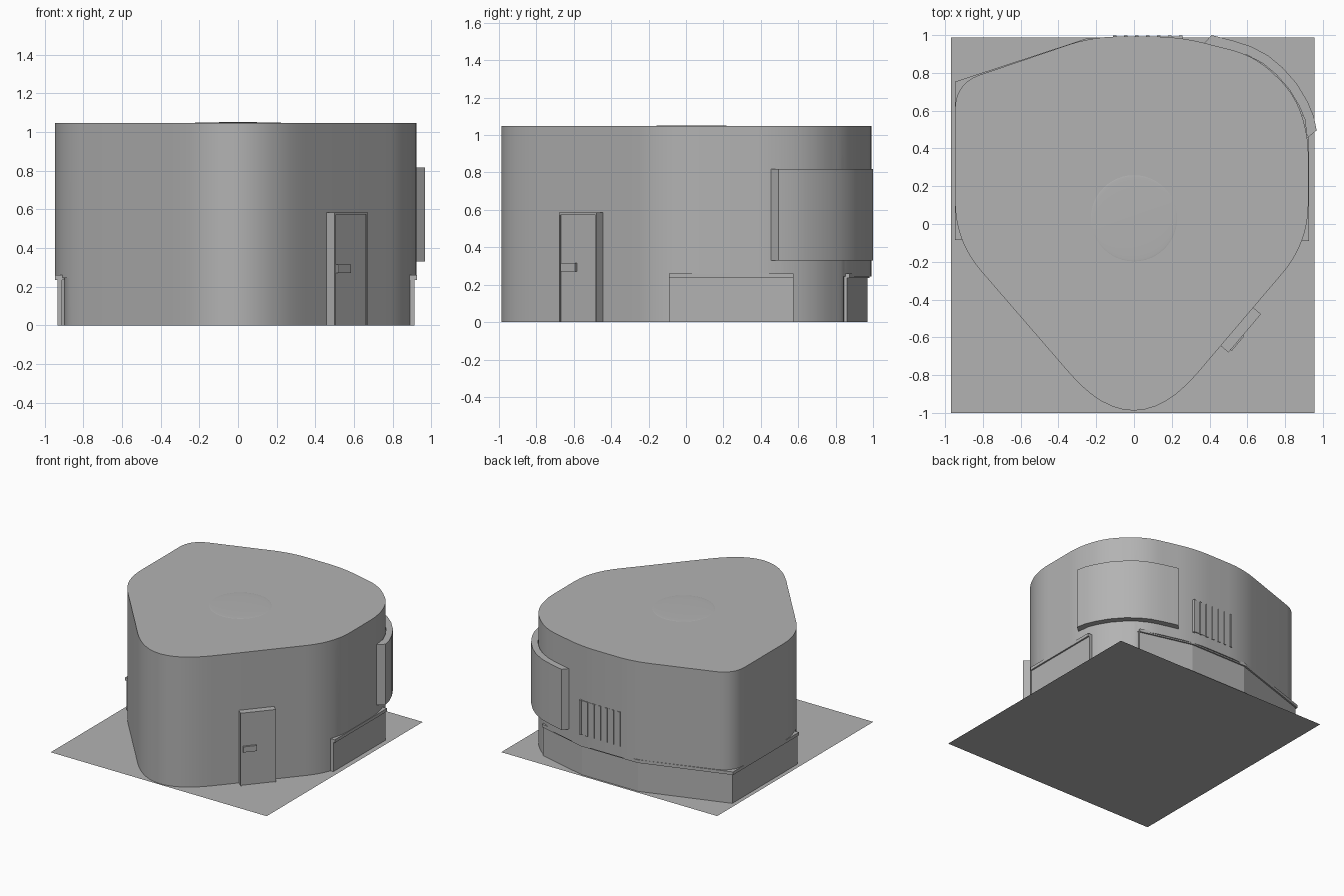
import bpy, bmesh, math
from mathutils import Vector, Matrix

if "Cube" in bpy.data.objects:
    bpy.data.objects.remove(bpy.data.objects["Cube"])

grey = bpy.data.materials.new("mid_grey")
grey.diffuse_color = (0.45, 0.45, 0.45, 1)
grey.use_nodes = True
grey.node_tree.nodes["Principled BSDF"].inputs["Base Color"].default_value = grey.diffuse_color


def finish(name, bm, smooth=True):
    bmesh.ops.remove_doubles(bm, verts=bm.verts, dist=0.0002)
    bmesh.ops.recalc_face_normals(bm, faces=bm.faces)
    me = bpy.data.meshes.new(name)
    bm.to_mesh(me)
    bm.free()
    me.materials.append(grey)
    ob = bpy.data.objects.new(name, me)
    bpy.context.collection.objects.link(ob)
    if smooth:
        bpy.ops.object.select_all(action='DESELECT')
        bpy.context.view_layer.objects.active = ob
        ob.select_set(True)
        bpy.ops.object.shade_smooth_by_angle(angle=math.radians(30))
    return ob


def loft(name, rings, smooth=True):
    bm = bmesh.new()
    loops = [[bm.verts.new(p) for p in r] for r in rings]
    n = len(loops[0])
    for a, b in zip(loops, loops[1:]):
        for i in range(n):
            bm.faces.new((a[i], a[(i + 1) % n], b[(i + 1) % n], b[i]))
    bm.faces.new(loops[0])
    bm.faces.new(loops[-1])
    return finish(name, bm, smooth)


def box(name, lo, hi, matrix=Matrix()):
    bm = bmesh.new()
    bmesh.ops.create_cube(bm, size=1)
    lo, hi = Vector(lo), Vector(hi)
    for v in bm.verts:
        v.co = matrix @ Vector([(lo[i] + hi[i]) / 2 + v.co[i] * (hi[i] - lo[i]) for i in range(3)])
    return finish(name, bm, False)


def fillet(corners, steps=12):
    # round polygon corners; each corner is x, y, tangent length
    out, n = [], len(corners)
    for i, (x, y, t) in enumerate(corners):
        c = Vector((x, y))
        a = c + (Vector(corners[i - 1][:2]) - c).normalized() * t
        b = c + (Vector(corners[(i + 1) % n][:2]) - c).normalized() * t
        for k in range(steps + 1):
            s = k / steps
            out.append(a * (1 - s) ** 2 + c * 2 * s * (1 - s) + b * s * s)
    return out


def offset(path, d):
    # shift an open path sideways (left of travel), with mitred corners
    out = []
    for i, p in enumerate(path):
        dirs = []
        if i > 0:
            dirs.append((p - path[i - 1]).normalized())
        if i < len(path) - 1:
            dirs.append((path[i + 1] - p).normalized())
        ns = [Vector((-e.y, e.x)) for e in dirs]
        m = sum(ns, Vector((0, 0))).normalized()
        out.append(p + m * d / m.dot(ns[0]))
    return out


def strip(name, path, left, right, z0, z1, smooth=False, inner_ends=None):
    inner = offset(path, right)
    if inner_ends:
        inner[0], inner[-1] = map(Vector, inner_ends)
    ring = offset(path, left) + inner[::-1]
    return loft(name, [[(p.x, p.y, z) for p in ring] for z in (z0, z1)], smooth)


# ground plate
bm = bmesh.new()
bmesh.ops.create_grid(bm, x_segments=1, y_segments=1, size=1)
for v in bm.verts:
    v.co.x = v.co.x * 0.963 - 0.007
    v.co.y = v.co.y * 0.994 - 0.006
finish("ground_plate", bm, False)

# building shell, lower part set back only behind the low walls
outline = fillet([(-0.947, 0.745, 0.14), (-0.22, 0.992, 0.14), (0.24, 0.992, 0.14),
                  (0.64, 0.89, 0.13), (0.85, 0.69, 0.12), (0.923, 0.47, 0.11),
                  (0.923, -0.10, 0.21), (0, -1.185, 0.52), (-0.947, -0.09, 0.21)])
lower = []
for p in outline:
    f = 0.05 * min(1, max(0, (p.y + 0.15) / 0.2)) * min(1, max(0, (0.68 - p.x) / 0.06))
    q = p * (1 - f)
    lower.append(Vector((min(q.x, 0.908), q.y)))
loft("building_shell", [[(p.x, p.y, z) for p in ring] for ring, z in
     ((lower, 0), (lower, 0.245), (outline, 0.245), (outline, 1.048))])

# shallow roof dome
bm = bmesh.new()
bmesh.ops.create_uvsphere(bm, u_segments=48, v_segments=24, radius=1)
bmesh.ops.delete(bm, geom=[v for v in bm.verts if v.co.z < -0.01], context='VERTS')
for v in bm.verts:
    v.co = (v.co.x * 0.23, v.co.y * 0.23 + 0.03, 1.0475 + v.co.z * 0.004)
finish("roof_dome", bm)

# low walls with caps
paths = {"left_back": [(-0.935, -0.085), (-0.935, 0.745), (-0.25, 0.97), (0.25, 0.97), (0.67, 0.862)],
         "right": [(0.914, 0.575), (0.914, -0.09)]}
for side, pts in paths.items():
    path = [Vector(p) for p in pts]
    strip(side + "_low_wall", path, 0, -0.025, 0, 0.237)
    strip(side + "_wall_cap", path, 0.012, -0.037, 0.235, 0.26)

# curved sign panel
sign = [Vector(p) for p in ((0.41, 1.0), (0.52, 0.972), (0.62, 0.94), (0.71, 0.892), (0.787, 0.828),
                            (0.862, 0.743), (0.918, 0.65), (0.952, 0.57), (0.967, 0.495))]
strip("sign_panel", sign, 0, -0.05, 0.33, 0.818, True, ((0.37, 0.955), (0.917, 0.455)))

# barred window at the back
box("window_pane", (-0.11, 0.95, 0.34), (0.255, 0.9925, 0.61))
for i in range(7):
    x = -0.102 + i * 0.349 / 6
    box("window_bar", (x - 0.009, 0.95, 0.335), (x + 0.009, 0.999, 0.612))

# door: local x along the wall, local y outward
u = Vector((0.17, 0.2, 0)).normalized()
w = Vector((u.y, -u.x, 0))
door = Matrix(((u.x, w.x, 0, 0.5), (u.y, w.y, 0, -0.68), (0, 0, 1, 0), (0, 0, 0, 1)))
L = 0.266
box("door_panel", (0.008, -0.06, 0), (L - 0.008, -0.008, 0.575), door)
for x in (0, L - 0.01):
    box("door_jamb", (x, -0.06, 0), (x + 0.01, 0, 0.585), door)
box("door_head", (0, -0.06, 0.573), (L, 0, 0.585), door)
box("door_handle", (0.018, -0.02, 0.27), (0.12, 0.008, 0.315), door)
